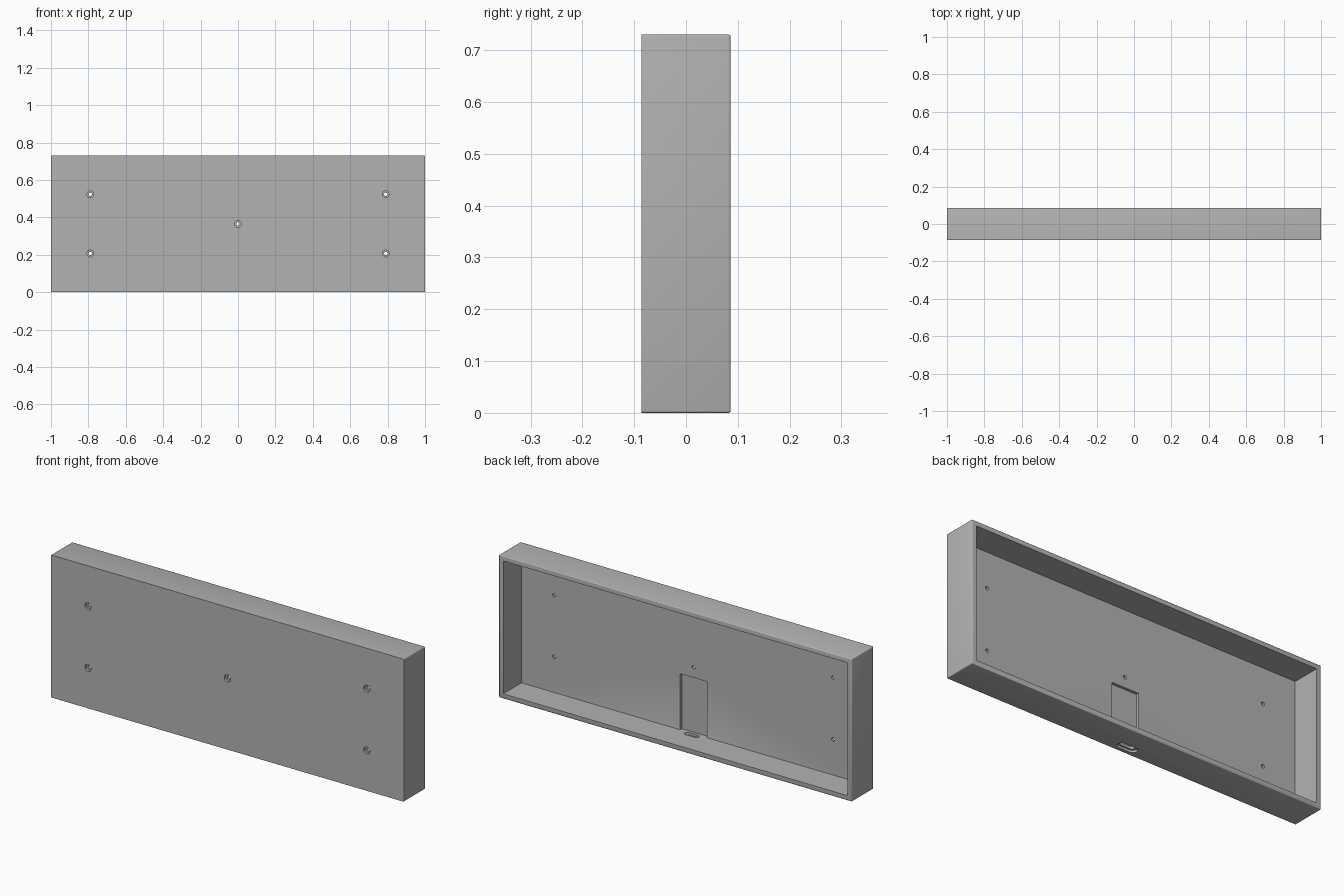
import bpy, bmesh
from mathutils import Matrix, Vector

cube = bpy.data.objects.get("Cube")
if cube:
    bpy.data.objects.remove(cube, do_unlink=True)

W, D, H, WALL = 2.0, 0.172, 0.73, 0.025
FRONT, FLOOR = -D / 2, -D / 2 + WALL
MID = H / 2

grey = bpy.data.materials.new("plain grey")
grey.use_nodes = True
grey.diffuse_color = (0.45, 0.45, 0.45, 1)
grey.node_tree.nodes["Principled BSDF"].inputs["Base Color"].default_value = grey.diffuse_color


def finish(bm, name):
    bmesh.ops.recalc_face_normals(bm, faces=bm.faces)
    mesh = bpy.data.meshes.new(name)
    bm.to_mesh(mesh)
    bm.free()
    mesh.materials.append(grey)
    ob = bpy.data.objects.new(name, mesh)
    bpy.context.collection.objects.link(ob)
    return ob


def box(name, lo, hi, bevel=0):
    """Box between two corners; bevels every edge off the front face."""
    lo, hi = Vector(lo), Vector(hi)
    bm = bmesh.new()
    bmesh.ops.create_cube(bm, size=1, matrix=Matrix.Translation((lo + hi) / 2)
                          @ Matrix.Diagonal((*(hi - lo), 1)))
    if bevel:
        edges = [e for e in bm.edges if any(v.co.y > lo.y + 0.01 for v in e.verts)]
        bmesh.ops.bevel(bm, geom=edges, offset=bevel, segments=3, profile=0.5, affect='EDGES')
    return finish(bm, name)


def cylinder(name, x, z, radius, y0, y1):
    """Round cutter running front to back."""
    bm = bmesh.new()
    bmesh.ops.create_cone(bm, cap_ends=True, segments=32, radius1=radius, radius2=radius,
                          depth=y1 - y0, matrix=Matrix.Translation((x, (y0 + y1) / 2, z))
                          @ Matrix.Rotation(1.5707963, 4, 'X'))
    return finish(bm, name)


def slot(name, y, half, radius, z0, z1):
    """Upright cutter with rounded ends."""
    bm = bmesh.new()
    bmesh.ops.create_cone(bm, cap_ends=True, segments=32, radius1=radius, radius2=radius,
                          depth=z1 - z0, matrix=Matrix.Translation((0, y, (z0 + z1) / 2))
                          @ Matrix.Rotation(0.0981748, 4, 'Z'))
    for v in bm.verts:
        v.co.x += (half - radius) * (1 if v.co.x > 0 else -1)
    return finish(bm, name)


# Shell with softened outer edges
case = box("case_shell", (-W / 2, FRONT, 0), (W / 2, D / 2, H), 0.004)

# Open back, shallow pocket, cable slot with outer recess
cutters = [
    box("cavity_cutter", (-W / 2 + WALL, FLOOR, WALL), (W / 2 - WALL, D, H - WALL)),
    box("pocket_cutter", (-0.076, FLOOR - 0.014, WALL), (0.076, 0, 0.312)),
    slot("slot_cutter", -0.046, 0.039, 0.014, -0.1, 0.1),
    slot("slot_recess_cutter", -0.046, 0.053, 0.022, -0.1, 0.012),
]

# Counterbored screw holes
holes = [(0, MID)] + [(x, MID + dz) for x in (-0.79, 0.79) for dz in (-0.158, 0.158)]
for x, z in holes:
    cutters.append(cylinder("hole_cutter", x, z, 0.009, FRONT - 0.1, 0))
    cutters.append(cylinder("counterbore_cutter", x, z, 0.018, FRONT - 0.1, FRONT + 0.012))

bpy.ops.object.select_all(action='DESELECT')
bpy.context.view_layer.objects.active = case
case.select_set(True)
for cutter in cutters:
    cutter.hide_render = True
    mod = case.modifiers.new(cutter.name, 'BOOLEAN')
    mod.operation, mod.solver, mod.object = 'DIFFERENCE', 'EXACT', cutter
    bpy.ops.object.modifier_apply(modifier=mod.name)
    bpy.data.objects.remove(cutter, do_unlink=True)

bpy.ops.object.shade_smooth_by_angle(angle=0.6)
